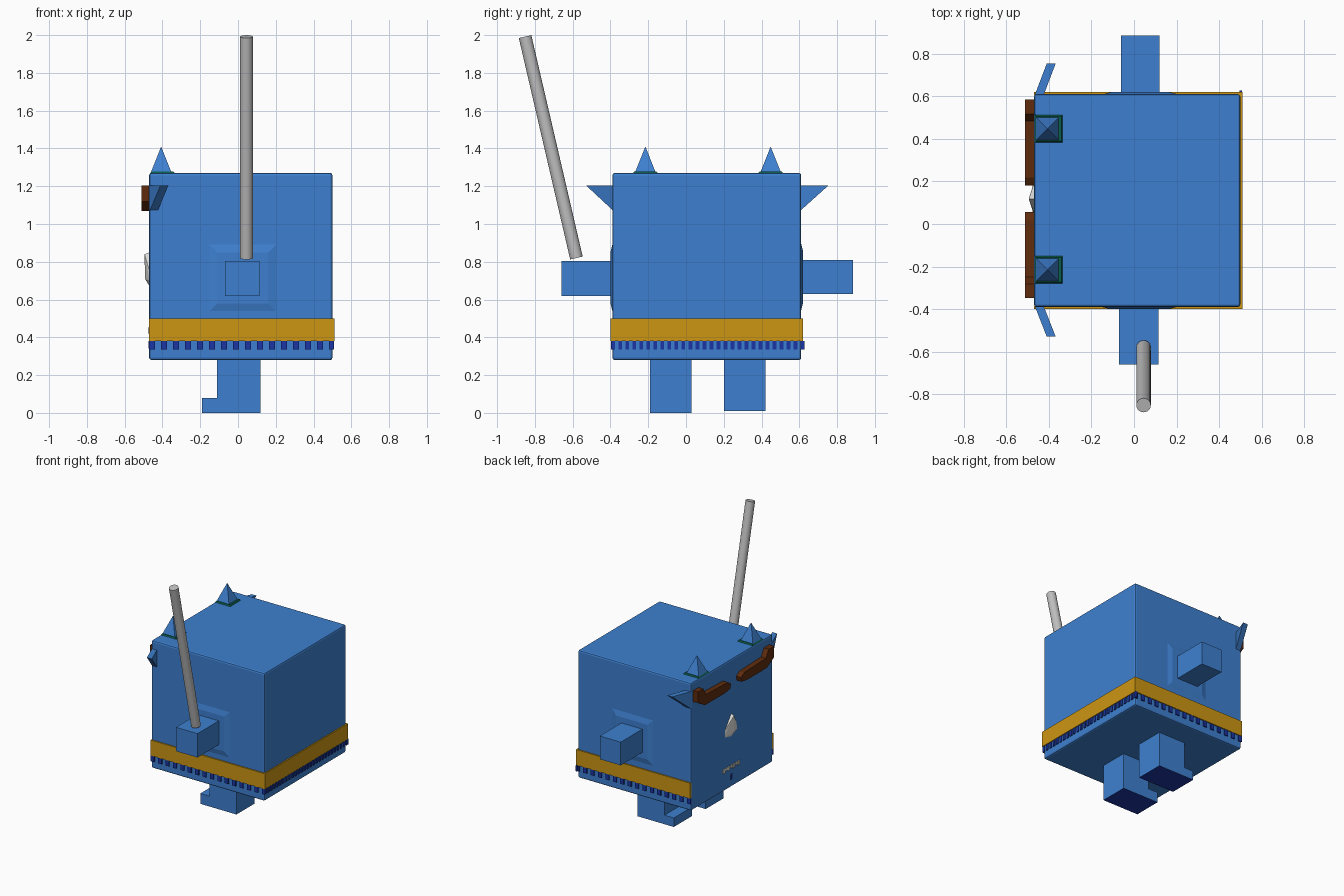
import bpy
import bmesh
from mathutils import Vector

cube = bpy.data.objects.get("Cube")
if cube:
    bpy.data.objects.remove(cube, do_unlink=True)


def material(name, r, g, b):
    m = bpy.data.materials.new(name)
    m.use_nodes = True
    m.diffuse_color = (r, g, b, 1)
    m.node_tree.nodes["Principled BSDF"].inputs["Base Color"].default_value = (r, g, b, 1)
    return m


BLUE = material("body blue", .048, .216, .63)
NAVY = material("navy", .01, .035, .37)
GOLD = material("gold", .61, .305, .006)
BROWN = material("brown", .114, .025, .004)
GREEN = material("dark green", .003, .11, .07)
GREY = material("light grey", .52, .52, .52)
WHITE = material("off white", .72, .72, .70)


def finish(name, bm, *mats):
    bmesh.ops.recalc_face_normals(bm, faces=bm.faces)
    mesh = bpy.data.meshes.new(name)
    bm.to_mesh(mesh)
    bm.free()
    obj = bpy.data.objects.new(name, mesh)
    for m in mats:
        mesh.materials.append(m)
    bpy.context.collection.objects.link(obj)
    return obj


def add_box(bm, x, y, z):
    """Add a box from (low, high) ranges."""
    verts = bmesh.ops.create_cube(bm, size=1)["verts"]
    for v in verts:
        v.co = [r[0] if c < 0 else r[1] for c, r in zip(v.co, (x, y, z))]
    return verts


def box(name, mat, x, y, z):
    bm = bmesh.new()
    add_box(bm, x, y, z)
    return finish(name, bm, mat)


def prism(name, points, push, *mats):
    """Push a polygon along a vector to make a solid."""
    bm = bmesh.new()
    face = bm.faces.new([bm.verts.new(p) for p in points])
    moved = bmesh.ops.extrude_face_region(bm, geom=[face], use_keep_orig=True)["geom"]
    for v in moved:
        if isinstance(v, bmesh.types.BMVert):
            v.co += Vector(push)
    return finish(name, bm, *mats)


def pyramid(name, mat, centre, base, top, height, turn=None):
    """Square frustum with half sizes base and top, standing on centre."""
    bm = bmesh.new()
    verts = add_box(bm, (-1, 1), (-1, 1), (0, 1))
    for v in verts:
        size = top if v.co.z > .5 else base
        v.co = (v.co.x * size, v.co.y * size, v.co.z * height)
    bmesh.ops.remove_doubles(bm, verts=bm.verts, dist=.0005)
    obj = finish(name, bm, mat)
    obj.location = centre
    if turn:
        obj.rotation_euler.x = turn
    return obj


# Body block with softened edges
body = box("body", BLUE, (-.47, .5), (-.39, .61), (.28, 1.27))
bevel = body.modifiers.new("soft edges", "BEVEL")
bevel.width = .012
bevel.segments = 2

# Arms with raised shoulder pads
box("right_arm", BLUE, (-.07, .115), (-.66, -.38), (.62, .805))
box("left_arm", BLUE, (-.06, .12), (.6, .885), (.63, .81))
pyramid("right_shoulder_pad", BLUE, (.025, -.389, .715), .18, .135, .011, 1.5708)
pyramid("left_shoulder_pad", BLUE, (.03, .609, .72), .18, .135, .011, -1.5708)

# Legs with toes and navy soles
for name, y, z in (("right_leg", -.19, 0), ("left_leg", .2, .01)):
    outline = [(-.19, z), (.12, z), (.12, .29), (-.11, .29), (-.11, .08), (-.19, .08)]
    leg = prism(name, [(px, y, pz) for px, pz in outline], (0, .22, 0), BLUE, NAVY)
    for face in leg.data.polygons:
        face.material_index = int(face.normal.z < -.9)

# Gold belt around three sides
box("belt_front", GOLD, (-.47, .505), (-.4, -.385), (.38, .5))
box("belt_back", GOLD, (-.47, .505), (.605, .62), (.38, .5))
box("belt_side", GOLD, (.495, .51), (-.4, .62), (.38, .5))

# Navy fringe below the belt
fringe = bmesh.new()
for i in range(16):
    x = -.47 + i * .0635
    for y in ((-.398, -.385), (.605, .618)):
        add_box(fringe, (x, min(x + .03, .505)), y, (.335, .38))
for i in range(28):
    y = -.395 + i * .0371
    add_box(fringe, (.495, .507), (y, y + .02), (.335, .38))
finish("belt_fringe", fringe, NAVY)

# Horns on green mounts
for side, y in (("right", -.215), ("left", .448)):
    pyramid(side + "_horn_mount", GREEN, (-.4, y, 1.268), .066, .058, .011)
    pyramid(side + "_horn", BLUE, (-.407, y, 1.277), .053, 0, .133)

# Triangular ears sweeping backwards
for name, root, tip in (("right_ear", -.385, -.53), ("left_ear", .605, .755)):
    prism(name, [(-.467, root, 1.205), (-.41, tip, 1.205), (-.467, root, 1.07)],
          (.042, 0, 0), BLUE)

# Eyebrows mirrored about the middle of the face
MID = .118
brow = [(.467, 1.205), (.4, 1.205), (.367, 1.148), (.1, 1.14), (.062, 1.115),
        (.07, 1.08), (.13, 1.07), (.38, 1.07), (.467, 1.12)]
for name, s in (("left_eyebrow", 1), ("right_eyebrow", -1)):
    prism(name, [(-.465, MID + s * y, z) for y, z in brow], (-.047, 0, 0), BROWN)

# Faceted nose
nose = bmesh.new()
rim = [nose.verts.new((-.468, MID + y, z)) for y, z in
       ((0, .85), (.08, .74), (.085, .69), (0, .67), (-.08, .7), (-.07, .75))]
peaks = [nose.verts.new((-.495, MID, .84)), nose.verts.new((-.492, MID, .71))]
nose.faces.new(rim)
bmesh.ops.convex_hull(nose, input=rim + peaks)
finish("nose", nose, WHITE)

# Row of uneven teeth and a small chin mark
teeth = bmesh.new()
for i in range(7):
    y = MID - .1 + i * .03
    drop = .012 * (i % 2)
    add_box(teeth, (-.476, -.468), (y, y + .026), (.42 + drop, .452))
finish("teeth", teeth, WHITE)
box("chin_mark", NAVY, (-.475, -.468), (MID - .01, MID + .01), (.34, .38))

# Round staff leaning forwards above the right hand
low, high = Vector((.045, -.58, .82)), Vector((.045, -.852, 1.992))
bpy.ops.mesh.primitive_cylinder_add(vertices=24, radius=.034, depth=(high - low).length,
                                    location=(low + high) / 2)
staff = bpy.context.object
staff.name = "staff"
staff.rotation_euler = (high - low).to_track_quat("Z", "Y").to_euler()
staff.data.materials.append(GREY)
bpy.ops.object.shade_smooth_by_angle()
